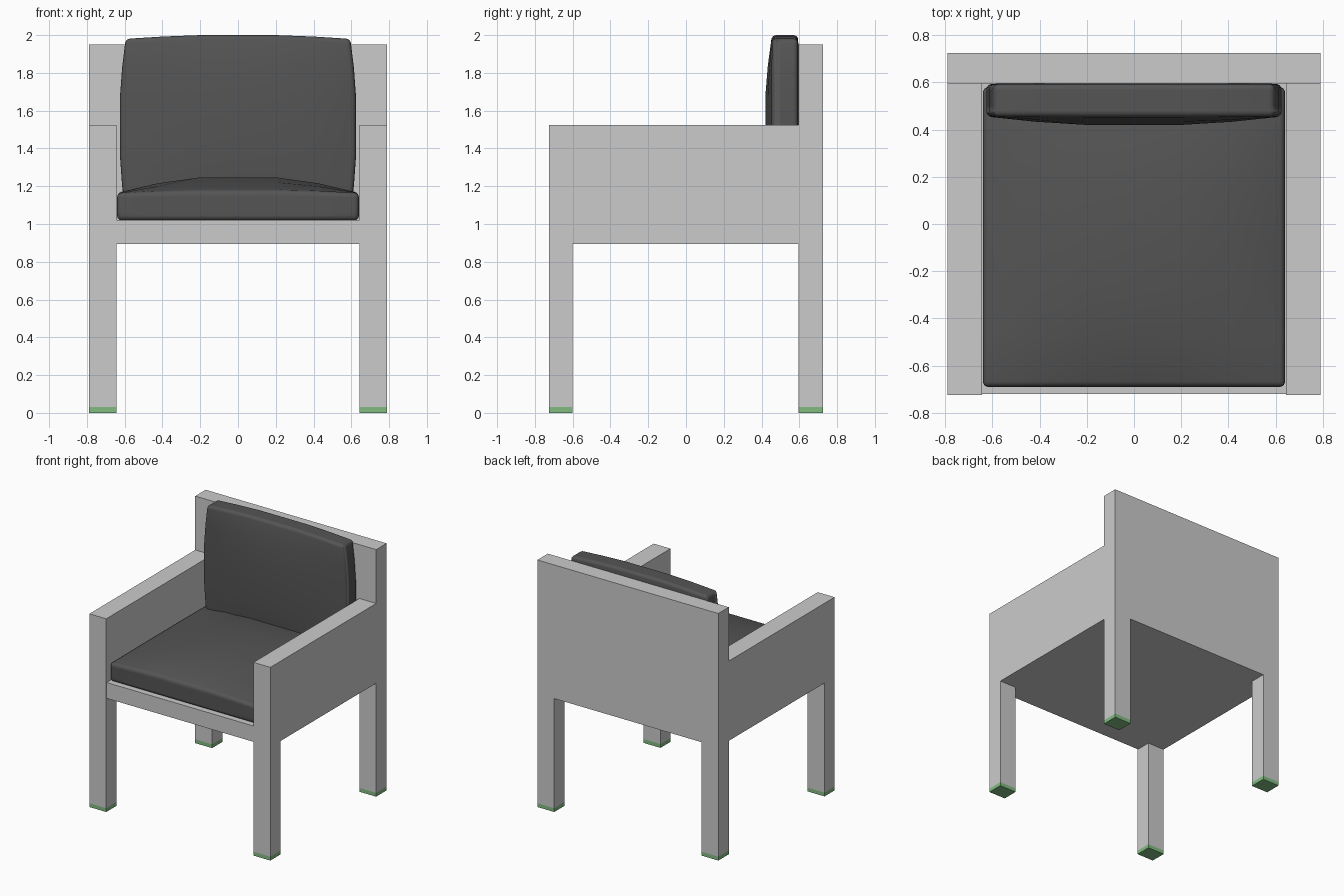
import bpy, bmesh
from mathutils import Vector

if "Cube" in bpy.data.objects:
    bpy.data.objects.remove(bpy.data.objects["Cube"])


def material(name, rgb):
    m = bpy.data.materials.new(name)
    m.diffuse_color = (*rgb, 1)
    m.use_nodes = True
    m.node_tree.nodes["Principled BSDF"].inputs["Base Color"].default_value = m.diffuse_color
    return m


def finish(name, bm, mat=None):
    bmesh.ops.recalc_face_normals(bm, faces=bm.faces)
    me = bpy.data.meshes.new(name)
    bm.to_mesh(me)
    bm.free()
    ob = bpy.data.objects.new(name, me)
    bpy.context.collection.objects.link(ob)
    if mat:
        me.materials.append(mat)
    return ob


def box(name, lo, hi, mat=None):
    bm = bmesh.new()
    bmesh.ops.create_cube(bm, size=1)
    for v in bm.verts:
        v.co = Vector(lo[i] + (v.co[i] + 0.5) * (hi[i] - lo[i]) for i in range(3))
    return finish(name, bm, mat)


def extrude_outline(name, points, offset):
    bm = bmesh.new()
    face = bm.faces.new([bm.verts.new(p) for p in points])
    geo = bmesh.ops.extrude_face_region(bm, geom=[face])["geom"]
    moved = [g for g in geo if isinstance(g, bmesh.types.BMVert)]
    bmesh.ops.translate(bm, verts=moved, vec=offset)
    return finish(name, bm)


def crown(*ts):
    # soft pillow profile: flat in the middle, falling to zero at the edges
    r = 1
    for t in ts:
        r *= min(1, (1 - t * t) / 0.889)
    return r


def cushion(name, lo, hi, deform, bevel, mat):
    bm = bmesh.new()
    bmesh.ops.create_cube(bm, size=2)
    bmesh.ops.subdivide_edges(bm, edges=bm.edges[:], cuts=5, use_grid_fill=True)
    for v in bm.verts:
        u = v.co.copy()
        p = Vector((lo[i] + hi[i]) / 2 + u[i] * (hi[i] - lo[i]) / 2 for i in range(3))
        v.co = p + Vector(deform(*u))
    ob = finish(name, bm, mat)
    mod = ob.modifiers.new("soft_edges", 'BEVEL')
    mod.width, mod.segments = bevel, 4
    mod.limit_method, mod.angle_limit = 'ANGLE', 0.9
    for f in ob.data.polygons:
        f.use_smooth = True
    return ob


dark = material("dark_fabric", (0.09, 0.09, 0.09))
green = material("green_foot", (0.22, 0.5, 0.22))

X, XI = 0.79, 0.643            # outer and inner half width
YF, YL, YB, Y = -0.725, -0.60, 0.595, 0.725
FOOT, RAIL, SEAT, ARM, TOP = 0.03, 0.895, 1.02, 1.525, 1.95

# back panel with both rear legs
extrude_outline("back_frame", [(x, YB, z) for x, z in (
    (-X, FOOT), (-XI, FOOT), (-XI, RAIL), (XI, RAIL),
    (XI, FOOT), (X, FOOT), (X, TOP), (-X, TOP))], (0, Y - YB, 0))

# arm panels with front legs, and the feet
for side, s in (("left", -1), ("right", 1)):
    extrude_outline(side + "_arm_frame", [(s * XI, y, z) for y, z in (
        (YF, FOOT), (YL, FOOT), (YL, RAIL), (YB, RAIL), (YB, ARM), (YF, ARM))],
        (s * (X - XI), 0, 0))
    x0, x1 = sorted((s * XI, s * X))
    box(side + "_front_foot", (x0, YF, 0), (x1, YL, FOOT), green)
    box(side + "_back_foot", (x0, YB, 0), (x1, Y, FOOT), green)

# solid seat base
box("seat_base", (-XI, -0.72, RAIL), (XI, YB, SEAT))

# cushions
cushion("seat_cushion", (-0.64, -0.69, SEAT), (0.64, 0.58, 1.165),
        lambda u, v, w: (0, 0, 0.08 * crown(u, v) + 0.012 * crown(u) * (1 - crown(v))
                         if w > 0.99 else 0),
        0.03, dark)
cushion("back_cushion", (-0.595, 0.455, 1.05), (0.595, 0.592, 1.98),
        lambda u, v, w: (u * 0.03 * crown(w),
                         crown(u, w) * (-0.035 if v < -0.99 else 0.015 if v > 0.99 else 0),
                         w * 0.02 * crown(u)),
        0.04, dark)
